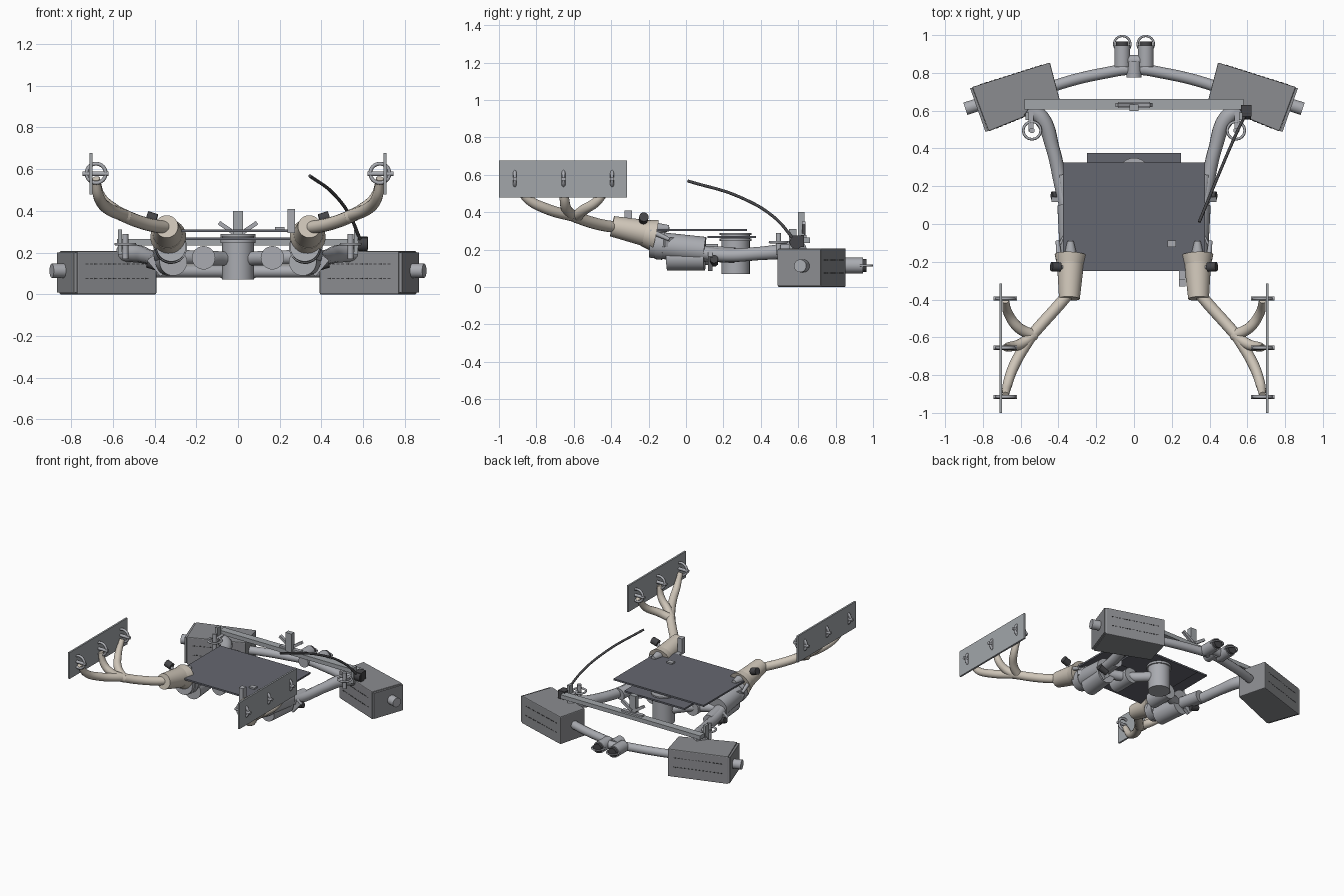
import bpy, bmesh, math
from mathutils import Vector, Matrix

if "Cube" in bpy.data.objects:
    bpy.data.objects.remove(bpy.data.objects["Cube"])


def material(name, c):
    m = bpy.data.materials.new(name)
    m.diffuse_color = (*c, 1)
    m.use_nodes = True
    m.node_tree.nodes["Principled BSDF"].inputs["Base Color"].default_value = m.diffuse_color
    return m


DARK = material("dark", (0.13, 0.135, 0.16))
TAN = material("tan", (0.62, 0.56, 0.48))
GREY = material("grey", (0.40, 0.41, 0.44))
BAG = material("bag", (0.26, 0.265, 0.28))
PLATE = material("plate", (0.36, 0.38, 0.40))
BLACK = material("black", (0.06, 0.06, 0.065))


def finish(name, bm, mat, smooth=False, bevel=0):
    bmesh.ops.recalc_face_normals(bm, faces=bm.faces)
    me = bpy.data.meshes.new(name)
    bm.to_mesh(me)
    bm.free()
    ob = bpy.data.objects.new(name, me)
    bpy.context.collection.objects.link(ob)
    me.materials.append(mat)
    if bevel:
        b = ob.modifiers.new("bevel", 'BEVEL')
        b.width, b.segments = bevel, 2
    if smooth:
        bpy.ops.object.select_all(action='DESELECT')
        ob.select_set(True)
        bpy.context.view_layer.objects.active = ob
        bpy.ops.object.shade_smooth_by_angle(angle=math.radians(35))
    return ob


def box(name, c, size, mat, rot=None, bevel=0):
    bm = bmesh.new()
    m = Matrix.Translation(c)
    if rot:
        m = m @ Matrix.Rotation(rot[0], 4, rot[1])
    bmesh.ops.create_cube(bm, size=1, matrix=m @ Matrix.Diagonal((*size, 1)))
    return finish(name, bm, mat, bevel=bevel)


def cyl(name, a, b, r1, mat, r2=None, seg=32):
    a, b = Vector(a), Vector(b)
    d = b - a
    bm = bmesh.new()
    m = Matrix.Translation((a + b) / 2) @ d.to_track_quat('Z', 'Y').to_matrix().to_4x4()
    bmesh.ops.create_cone(bm, cap_ends=True, segments=seg, radius1=r1,
                          radius2=r1 if r2 is None else r2, depth=d.length, matrix=m)
    return finish(name, bm, mat, True)


def tube(name, pts, r, mat, radii=None):
    cu = bpy.data.curves.new(name, 'CURVE')
    cu.dimensions, cu.bevel_depth, cu.bevel_resolution = '3D', r, 5
    cu.use_fill_caps, cu.resolution_u = True, 10
    sp = cu.splines.new('BEZIER')
    sp.bezier_points.add(len(pts) - 1)
    for i, (bp, p) in enumerate(zip(sp.bezier_points, pts)):
        bp.co = p
        bp.handle_left_type = bp.handle_right_type = 'AUTO'
        bp.radius = radii[i] if radii else 1
    cu.materials.append(mat)
    ob = bpy.data.objects.new(name, cu)
    bpy.context.collection.objects.link(ob)
    bpy.ops.object.select_all(action='DESELECT')
    ob.select_set(True)
    bpy.context.view_layer.objects.active = ob
    bpy.ops.object.convert(target='MESH')
    return ob


def ring(name, c, R, r, mat, axis='Z'):
    bpy.ops.mesh.primitive_torus_add(location=c, major_radius=R, minor_radius=r,
                                     major_segments=32, minor_segments=10)
    ob = bpy.context.object
    ob.name = name
    if axis == 'Y':
        ob.rotation_euler = (math.pi / 2, 0, 0)
    ob.data.materials.append(mat)
    bpy.ops.object.shade_smooth()


def prism(name, poly, z0, z1, mat, bevel=0):
    bm = bmesh.new()
    f = bm.faces.new([bm.verts.new((x, y, z0)) for x, y in poly])
    e = bmesh.ops.extrude_face_region(bm, geom=[f])
    bmesh.ops.translate(bm, vec=(0, 0, z1 - z0),
                        verts=[v for v in e['geom'] if isinstance(v, bmesh.types.BMVert)])
    return finish(name, bm, mat, bevel=bevel)


# Deck panels and central drum
box("deck_panel", (0, 0.038, 0.305), (0.75, 0.575, 0.012), DARK)
box("lower_panel", (0, 0.245, 0.267), (0.5, 0.26, 0.012), DARK)
cyl("hub_drum", (0, 0.265, 0.07), (0, 0.265, 0.285), 0.076, GREY)
cyl("hub_rim", (0, 0.265, 0.245), (0, 0.265, 0.26), 0.085, GREY)
cyl("hub_cap", (0, 0.265, 0.278), (0, 0.265, 0.288), 0.085, GREY)
tube("hub_cross_tube", [(-0.34, 0.06, 0.18), (-0.165, 0.14, 0.175), (0, 0.26, 0.17),
                        (0.165, 0.14, 0.175), (0.34, 0.06, 0.18)], 0.035, GREY)
box("deck_button", (0.2, -0.105, 0.315), (0.045, 0.035, 0.014), GREY)
box("deck_post", (0.255, -0.31, 0.355), (0.035, 0.04, 0.11), GREY)
box("post_foot", (0.255, -0.27, 0.3), (0.035, 0.12, 0.014), GREY)

# Cross bar with centre fin and wings
box("cross_bar", (0, 0.635, 0.25), (1.16, 0.055, 0.03), PLATE)
box("centre_fin", (0, 0.615, 0.33), (0.05, 0.035, 0.14), PLATE)
box("fin_base", (0, 0.63, 0.268), (0.17, 0.03, 0.02), GREY)
for s in (-1, 1):
    box("fin_wing", (s * 0.05, 0.63, 0.315), (0.1, 0.02, 0.02), GREY, (-s * 0.6, 'Y'))

# Bent cable and its base
box("cable_base", (0.595, 0.6, 0.245), (0.055, 0.06, 0.06), BLACK)
cyl("cable_knob", (0.57, 0.59, 0.24), (0.62, 0.59, 0.24), 0.036, BLACK)
tube("cable", [(0.59, 0.58, 0.25), (0.54, 0.475, 0.37), (0.46, 0.29, 0.48), (0.345, 0.01, 0.567)],
     0.008, BLACK)

# Rear bowed bar and central clamp
tube("rear_bar", [(-0.5, 0.7, 0.11), (-0.38, 0.745, 0.11), (-0.15, 0.8, 0.11), (0, 0.82, 0.11),
                  (0.15, 0.8, 0.11), (0.38, 0.745, 0.11), (0.5, 0.7, 0.11)], 0.03, GREY)
cyl("bar_clamp", (0, 0.775, 0.115), (0, 0.86, 0.115), 0.04, GREY)
cyl("clamp_axle", (-0.07, 0.865, 0.115), (0.07, 0.865, 0.115), 0.03, GREY)

for s in (-1, 1):
    def P(x, y, z):
        return (s * x, y, z)

    # Rear light barrels with rings
    cyl("rear_barrel", P(0.062, 0.83, 0.115), P(0.062, 0.945, 0.115), 0.042, GREY)
    cyl("barrel_tip", P(0.062, 0.94, 0.115), P(0.062, 0.965, 0.115), 0.034, BLACK)
    ring("rear_ring", P(0.062, 0.952, 0.115), 0.043, 0.006, GREY)

    # Side bags, end caps, knobs and stitching
    back_a, back_b = Vector((0.445, 0.855)), Vector((0.857, 0.725))
    poly = [(0.39, 0.645), (0.77, 0.49), back_b, back_a]
    prism("side_bag", [(s * x, y) for x, y in poly], 0.0, 0.207, BAG, 0.006)
    prism("bag_end", [(s * x, y) for x, y in ((0.772, 0.492), (0.787, 0.489), (0.868, 0.72), (0.853, 0.722))],
          0.008, 0.2, BAG)
    cyl("bag_knob", P(0.8, 0.64, 0.113), P(0.893, 0.61, 0.113), 0.034, GREY)
    bm = bmesh.new()
    n = 14
    for a, b in ((back_a, back_b), (Vector(poly[0]), Vector(poly[1]))):
        ang = math.atan2(b.y - a.y, s * (b.x - a.x))
        for z in (0.075, 0.145):
            for i in range(n):
                p = a.lerp(b, 0.12 + 0.76 * i / (n - 1))
                m = Matrix.Translation(P(p.x, p.y, z)) @ Matrix.Rotation(ang, 4, 'Z')
                bmesh.ops.create_cube(bm, size=1, matrix=m @ Matrix.Diagonal((0.015, 0.004, 0.005, 1)))
    finish("bag_stitching", bm, BLACK)

    # Side booms running under the deck
    tube("side_boom", [P(0.56, 0.61, 0.2), P(0.49, 0.56, 0.195), P(0.43, 0.4, 0.18), P(0.385, 0.2, 0.17),
                       P(0.35, 0.05, 0.19)], 0.036, GREY, [1.2, 1.2, 1, 1, 1])
    cyl("boom_collar", P(0.37, 0.26, 0.17), P(0.345, 0.08, 0.18), 0.042, GREY)
    cyl("boom_sleeve", P(0.335, 0.1, 0.197), P(0.32, -0.19, 0.228), 0.071, GREY)
    cyl("boom_sleeve_ring", P(0.322, -0.12, 0.221), P(0.32, -0.16, 0.225), 0.076, GREY)
    cyl("lower_canister", P(0.31, -0.1, 0.155), P(0.33, 0.1, 0.155), 0.066, GREY)
    cyl("inner_canister", P(0.165, 0.0, 0.175), P(0.165, 0.17, 0.175), 0.056, GREY)
    box("boom_hook", P(0.385, 0.13, 0.14), (0.05, 0.025, 0.1), GREY, (s * 0.7, 'Y'))
    cyl("lower_knob", P(0.37, 0.15, 0.13), P(0.435, 0.15, 0.15), 0.022, BLACK)

    # Bar end posts and rings
    box("end_bracket", P(0.565, 0.57, 0.25), (0.02, 0.04, 0.12), PLATE)
    ring("end_ring", P(0.54, 0.495, 0.24), 0.046, 0.007, GREY)
    cyl("end_pin", P(0.54, 0.495, 0.17), P(0.54, 0.495, 0.29), 0.014, GREY)
    box("pin_arm", P(0.545, 0.545, 0.235), (0.025, 0.11, 0.02), GREY)

    # Tan sockets with claws and knob
    cyl("arm_socket", P(0.342, -0.395, 0.325), P(0.336, -0.2, 0.285), 0.055, TAN, 0.072)
    cyl("socket_lip", P(0.337, -0.225, 0.288), P(0.334, -0.165, 0.275), 0.07, TAN, 0.086)
    cyl("socket_cone", P(0.336, -0.21, 0.31), P(0.336, -0.09, 0.315), 0.045, GREY, 0.016)
    for dx in (-0.06, 0, 0.06):
        cyl("socket_claw", P(0.335 + dx, -0.19, 0.3), P(0.345 + dx, -0.09, 0.255), 0.016, GREY, 0.01)
    box("socket_tab", P(0.385, -0.09, 0.24), (0.012, 0.06, 0.05), GREY, (s * 0.5, 'Z'))
    cyl("socket_knob", P(0.39, -0.228, 0.36), P(0.437, -0.225, 0.375), 0.025, BLACK)
    cyl("knob_stem", P(0.36, -0.228, 0.32), P(0.405, -0.228, 0.365), 0.01, GREY)

    # Branching arms
    tube("arm_trunk", [P(0.34, -0.36, 0.32), P(0.39, -0.42, 0.326), P(0.48, -0.52, 0.35),
                       P(0.56, -0.61, 0.383)], 0.031, TAN)
    ends = (("front", [P(0.54, -0.585, 0.375), P(0.635, -0.75, 0.42), P(0.67, -0.85, 0.475), P(0.68, -0.905, 0.555)]),
            ("middle", [P(0.53, -0.585, 0.37), P(0.6, -0.635, 0.41), P(0.66, -0.65, 0.47), P(0.68, -0.655, 0.555)]),
            ("rear", [P(0.53, -0.59, 0.37), P(0.61, -0.55, 0.41), P(0.665, -0.475, 0.46), P(0.68, -0.405, 0.555)]))
    for nm, pts in ends:
        tube("arm_branch_" + nm, pts, 0.03, TAN, [1, 0.95, 0.85, 0.6])

    # Upright hand plates with rings, pins and slots
    box("hand_plate", P(0.705, -0.657, 0.578), (0.013, 0.685, 0.197), PLATE)
    for y in (-0.915, -0.655, -0.395):
        ring("plate_ring", P(0.68, y, 0.58), 0.046, 0.009, GREY, 'Y')
        cyl("plate_pin", P(0.62, y, 0.578), P(0.745, y, 0.578), 0.011, GREY)
        box("plate_slot", P(0.712, y, 0.578), (0.012, 0.02, 0.075), GREY, bevel=0.005)
